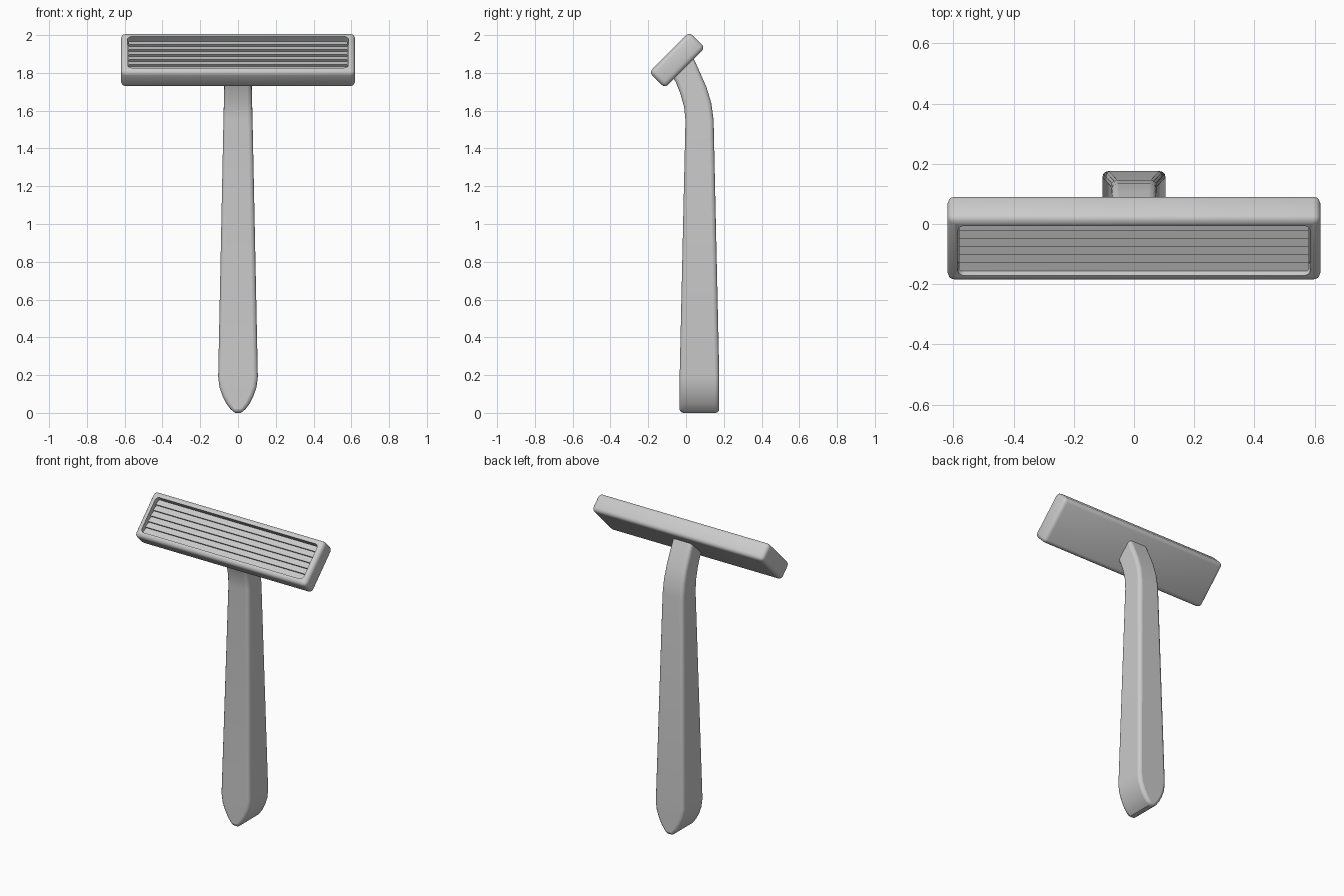
import bpy, bmesh, math
from mathutils import Matrix

if "Cube" in bpy.data.objects:
    bpy.data.objects.remove(bpy.data.objects["Cube"])

# head frame: local y runs up the blade face, local z points out of it
HEAD = Matrix.Translation((0, -0.047, 1.868)) @ Matrix.Rotation(math.radians(45), 4, 'X')
L, W, T = 1.24, 0.302, 0.118      # head length, width, thickness
ROUND, DEPTH = 0.025, 0.045


def add_object(name, bm, matrix=None):
    bmesh.ops.recalc_face_normals(bm, faces=bm.faces)
    me = bpy.data.meshes.new(name)
    bm.to_mesh(me)
    bm.free()
    if matrix:
        me.transform(matrix)
    ob = bpy.data.objects.new(name, me)
    bpy.context.collection.objects.link(ob)
    return ob


def smooth(ob, angle=35):
    bpy.ops.object.select_all(action='DESELECT')
    ob.select_set(True)
    bpy.context.view_layer.objects.active = ob
    bpy.ops.object.shade_smooth_by_angle(angle=math.radians(angle))


# handle: front and rear outline points with half width, lofted as square rings
stations = [  # front y, front z, rear y, rear z, half width
    (-0.034, 0.000, 0.176, 0.000, 0.015),
    (-0.034, 0.020, 0.176, 0.020, 0.040),
    (-0.034, 0.050, 0.176, 0.050, 0.062),
    (-0.034, 0.090, 0.176, 0.090, 0.082),
    (-0.034, 0.135, 0.176, 0.135, 0.098),
    (-0.034, 0.190, 0.176, 0.190, 0.105),
    (-0.003, 1.550, 0.146, 1.550, 0.077),
    (-0.010, 1.620, 0.134, 1.640, 0.075),
    (-0.030, 1.690, 0.108, 1.725, 0.073),
    (-0.056, 1.755, 0.064, 1.825, 0.072),
    (-0.088, 1.805, 0.022, 1.915, 0.070),
]
bm = bmesh.new()
rings = [[bm.verts.new(p) for p in ((-h, fy, fz), (h, fy, fz), (h, ry, rz), (-h, ry, rz))]
         for fy, fz, ry, rz, h in stations]
for a, b in zip(rings, rings[1:]):
    for i in range(4):
        j = (i + 1) % 4
        bm.faces.new((a[i], a[j], b[j], b[i]))
bm.faces.new(rings[0][::-1])
bm.faces.new(rings[-1])
handle = add_object("handle", bm)
bev = handle.modifiers.new("rounded_edges", 'BEVEL')
bev.width, bev.segments = 0.022, 3
bev.limit_method, bev.angle_limit = 'ANGLE', math.radians(55)
smooth(handle)

# head: rounded box with a tray sunk into the front face
bm = bmesh.new()
bmesh.ops.create_cube(bm, size=1, matrix=Matrix.Diagonal((L, W, T, 1)))
bmesh.ops.bevel(bm, geom=bm.edges[:], offset=ROUND, segments=3, profile=0.5, affect='EDGES')
top = max(bm.faces, key=lambda f: f.calc_center_median().z)
bmesh.ops.inset_region(bm, faces=[top], thickness=0.013)
floor = bmesh.ops.extrude_discrete_faces(bm, faces=[top])['faces'][0]
bmesh.ops.translate(bm, verts=floor.verts[:], vec=(0, 0, -DEPTH))
corners = [e for v in floor.verts for e in v.link_edges if floor not in e.link_faces]
bmesh.ops.bevel(bm, geom=corners, offset=0.022, segments=3, profile=0.5, affect='EDGES')
head = add_object("head", bm, HEAD)
smooth(head)

# blades: row of stepped strips lying in the tray
TEETH = 6
span = W - 2 * (ROUND + 0.013)
step = span / TEETH
base = T / 2 - DEPTH - 0.002
outline = [(-span / 2, base)]
for i in range(TEETH):
    y = -span / 2 + i * step
    outline += [(y, T / 2 - 0.018), (y + step, T / 2 - 0.032)]
outline.append((span / 2, base))
x = L / 2 - ROUND - 0.014
bm = bmesh.new()
left = bm.faces.new([bm.verts.new((-x, y, z)) for y, z in outline])
ext = bmesh.ops.extrude_face_region(bm, geom=[left])
bmesh.ops.translate(bm, vec=(2 * x, 0, 0),
                    verts=[v for v in ext['geom'] if isinstance(v, bmesh.types.BMVert)])
blades = add_object("blades", bm, HEAD)
